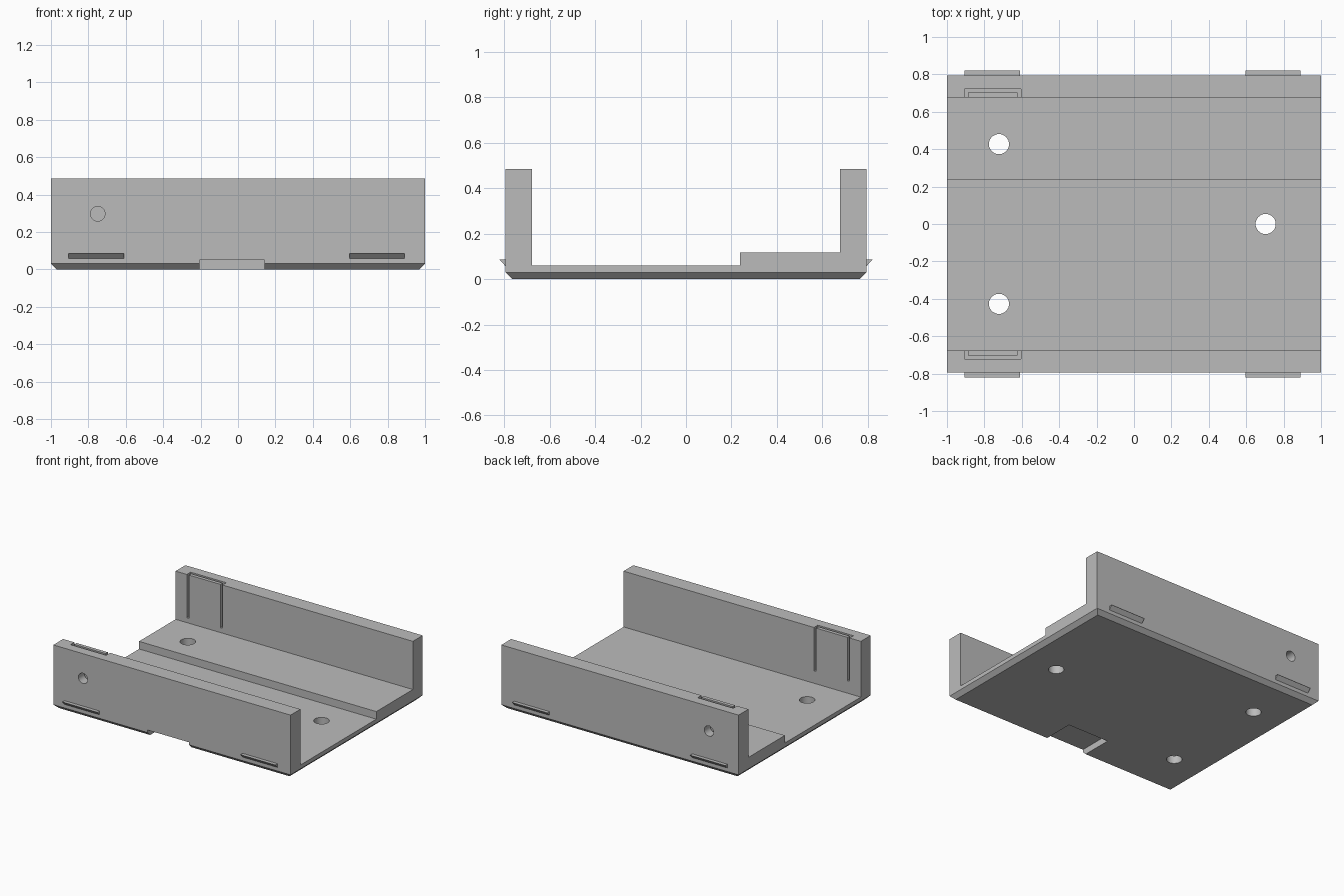
import bpy
import bmesh
import math
from mathutils import Vector

old = bpy.data.objects.get("Cube")
if old:
    bpy.data.objects.remove(old, do_unlink=True)

# Single plain grey
grey = bpy.data.materials.new("plain_grey")
grey.use_nodes = True
COLOUR = (0.5, 0.5, 0.5, 1)
grey.diffuse_color = COLOUR
grey.node_tree.nodes["Principled BSDF"].inputs["Base Color"].default_value = COLOUR


def prism(name, points, axis, lo, hi, chamfer=0):
    """Extrude a closed outline along x or z, optionally chamfering its floor edges."""
    bm = bmesh.new()
    place = {"x": lambda p: (lo, p[0], p[1]), "z": lambda p: (p[0], p[1], lo)}[axis]
    face = bm.faces.new([bm.verts.new(place(p)) for p in points])
    grown = bmesh.ops.extrude_face_region(bm, geom=[face])["geom"]
    step = Vector((hi - lo, 0, 0)) if axis == "x" else Vector((0, 0, hi - lo))
    bmesh.ops.translate(bm, vec=step, verts=[v for v in grown if isinstance(v, bmesh.types.BMVert)])
    bmesh.ops.recalc_face_normals(bm, faces=bm.faces)
    if chamfer:
        floor = [e for e in bm.edges if all(abs(v.co.z) < 1e-5 for v in e.verts)]
        bmesh.ops.bevel(bm, geom=floor, offset=chamfer, segments=1, affect="EDGES")
    mesh = bpy.data.meshes.new(name)
    bm.to_mesh(mesh)
    bm.free()
    obj = bpy.data.objects.new(name, mesh)
    bpy.context.collection.objects.link(obj)
    mesh.materials.append(grey)
    return obj


def cylinder(name, radius, depth, location, rotation=(0, 0, 0)):
    bpy.ops.mesh.primitive_cylinder_add(vertices=32, radius=radius, depth=depth,
                                        location=location, rotation=rotation)
    obj = bpy.context.object
    obj.name = name
    obj.data.materials.append(grey)
    return obj


def cut(target, cutter):
    cutter.hide_render = True
    mod = target.modifiers.new("cut", "BOOLEAN")
    mod.operation = "DIFFERENCE"
    mod.solver = "EXACT"
    mod.object = cutter
    bpy.context.view_layer.objects.active = target
    bpy.ops.object.modifier_apply(modifier=mod.name)
    bpy.data.objects.remove(cutter, do_unlink=True)


OUT, IN, TOP = 0.795, 0.677, 0.485
FLOOR, STEP, STEP_Y = 0.06, 0.118, 0.237

# Channel body: two walls, floor and raised step, with a chamfered underside
body = prism("channel_body", [
    (-OUT, 0), (OUT, 0), (OUT, TOP), (IN, TOP), (IN, STEP), (STEP_Y, STEP),
    (STEP_Y, FLOOR), (-IN, FLOOR), (-IN, TOP), (-OUT, TOP)], "x", -1, 1, chamfer=0.03)

# Floor screw holes
for x, y in ((-0.722, 0.427), (-0.722, -0.427), (0.704, 0)):
    cut(body, cylinder("floor_hole_cutter", 0.054, 0.5, (x, y, 0.1)))

# Spring tongues cut free of each wall, and the round holes behind them
for side in (-1, 1):
    slot = [(-0.905, 0.66), (-0.905, 0.723), (-0.605, 0.723), (-0.605, 0.66),
            (-0.623, 0.66), (-0.623, 0.704), (-0.887, 0.704), (-0.887, 0.66)]
    cut(body, prism("tongue_slot_cutter", [(x, y * side) for x, y in slot],
                    "z", 0.155, TOP + 0.1))
    cut(body, cylinder("wall_hole_cutter", 0.039, 0.14, (-0.75, side * 0.783, 0.297),
                       (math.pi / 2, 0, 0)))

# Notch under the front edge
cut(body, prism("notch_cutter", [(-0.205, -0.9), (0.143, -0.9), (0.143, -0.53), (-0.205, -0.53)],
                "z", -0.1, 0.049))

bpy.ops.object.select_all(action="DESELECT")
body.select_set(True)
bpy.context.view_layer.objects.active = body
bpy.ops.object.shade_smooth_by_angle(angle=math.radians(30))

# Wedge-shaped snap clips along the outside of both walls
for side, face in ((-1, "front"), (1, "back")):
    for x, end in ((-0.905, "right"), (0.595, "left")):
        wedge = [(0.785, 0.047), (0.822, 0.086), (0.785, 0.086)]
        prism(f"{face}_{end}_clip", [(y * side, z) for y, z in wedge], "x", x, x + 0.295)
